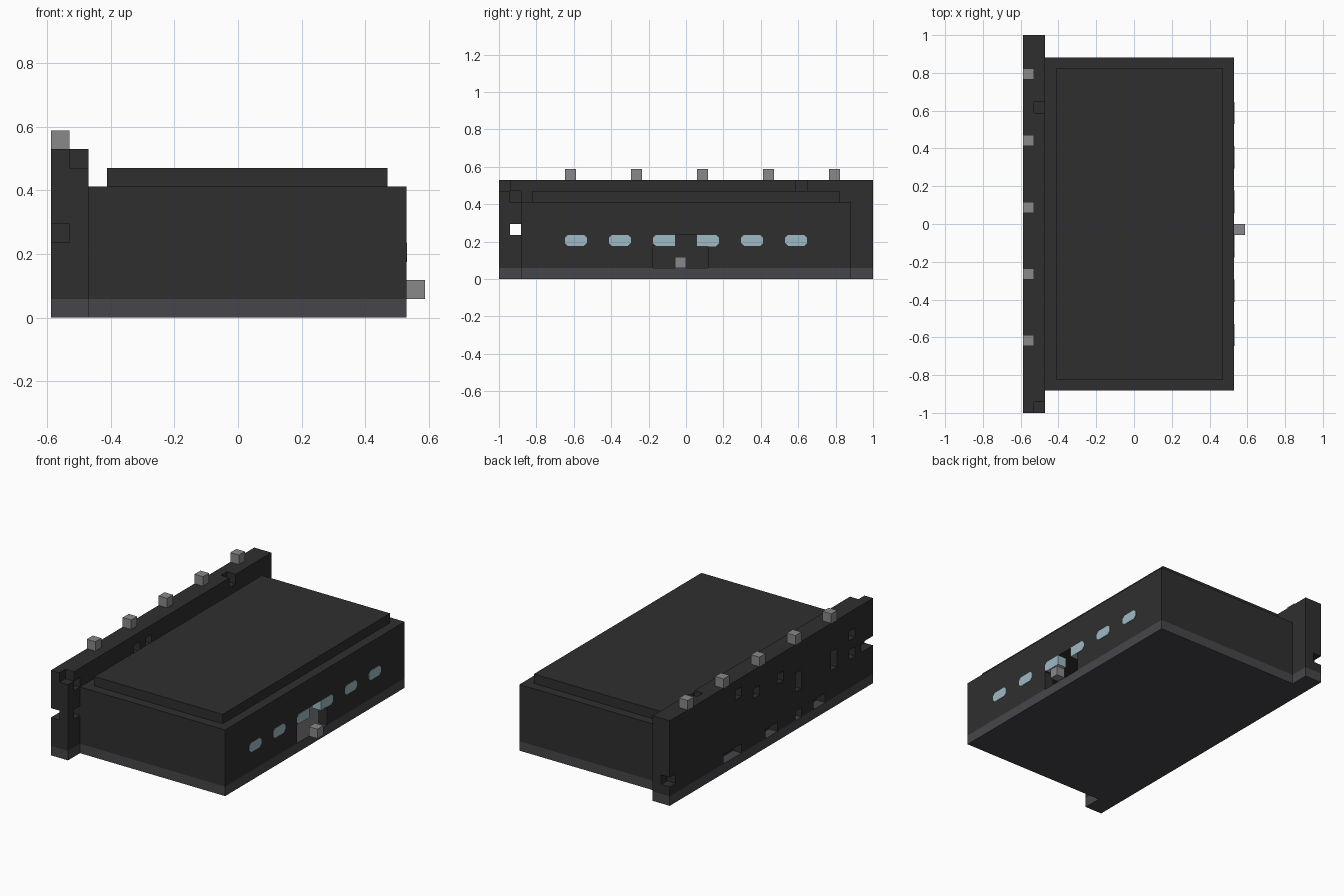
import bpy
import bmesh
from mathutils import Vector

if "Cube" in bpy.data.objects:
    bpy.data.objects.remove(bpy.data.objects["Cube"], do_unlink=True)

U = 2 / 34                       # edge of one building block
ORIGIN = Vector((-10 * U, -1, 0))


def material(name, rgb):
    m = bpy.data.materials.new(name)
    m.use_nodes = True
    m.diffuse_color = (*rgb, 1)
    m.node_tree.nodes["Principled BSDF"].inputs["Base Color"].default_value = (*rgb, 1)
    return m


DARK = material("charcoal stone", (0.028, 0.028, 0.028))
BASE = material("slate base", (0.062, 0.061, 0.070))
GREY = material("mid grey", (0.25, 0.25, 0.25))
GLASS = material("pale blue glass", (0.34, 0.49, 0.55))


def finish(name, bm, *mats):
    mesh = bpy.data.meshes.new(name)
    bm.to_mesh(mesh)
    bm.free()
    for m in mats:
        mesh.materials.append(m)
    ob = bpy.data.objects.new(name, mesh)
    bpy.context.collection.objects.link(ob)
    return ob


def cells(i0, i1, j0, j1, k0, k1):
    return {(i, j, k) for i in range(i0, i1) for j in range(j0, j1) for k in range(k0, k1)}


def block_mesh(name, solid, *mats):
    """Skin a set of unit blocks, then merge the flat areas."""
    bm = bmesh.new()
    points = {}

    def vert(p):
        key = tuple(p)
        if key not in points:
            points[key] = bm.verts.new(ORIGIN + Vector(key) * U)
        return points[key]

    for c in sorted(solid):
        for axis in range(3):
            for side in (0, 1):
                near = list(c)
                near[axis] += 2 * side - 1
                if tuple(near) in solid:
                    continue
                a, b = (axis + 1) % 3, (axis + 2) % 3
                ring = []
                for da, db in ((0, 0), (1, 0), (1, 1), (0, 1)):
                    p = list(c)
                    p[axis] += side
                    p[a] += da
                    p[b] += db
                    ring.append(vert(p))
                bm.faces.new(ring if side else ring[::-1])
    bmesh.ops.dissolve_limit(bm, angle_limit=0.01, verts=bm.verts[:], edges=bm.edges[:])
    return finish(name, bm, *mats)


# Slate foundation under the hall and the rampart
block_mesh("foundation", cells(0, 2, 0, 34, 0, 1) | cells(2, 19, 2, 32, 0, 1), BASE)

# Rampart with missing blocks on the outer and inner faces
rampart = cells(0, 2, 0, 34, 1, 9)
for j0, j1, k in ((22, 25, 1), (16, 18, 1), (8, 10, 1)):
    rampart -= cells(0, 1, j0, j1, k, k + 1)
for j, k in ((22, 7), (19, 6), (15, 6), (12, 5), (12, 4), (12, 1), (6, 5), (6, 4),
             (3, 6), (3, 4), (33, 2), (0, 4), (1, 4)):
    rampart.discard((0, j, k))
for j, k in ((0, 8), (1, 7), (27, 8), (13, 7), (11, 7), (1, 4)):
    rampart.discard((1, j, k))
block_mesh("rampart", rampart, DARK)

# Hollow hall with a stepped doorway
hall = cells(2, 19, 2, 32, 1, 7) - cells(3, 18, 3, 31, 1, 6)
hall -= cells(18, 19, 14, 19, 1, 3) | cells(18, 19, 16, 18, 3, 4)
block_mesh("hall_walls", hall, DARK)
block_mesh("roof", cells(3, 18, 3, 31, 7, 8), DARK)

# Battlements and door block
for n in range(5):
    j = 6 + 6 * n
    block_mesh(f"battlement_{n + 1}", cells(0, 1, j, j + 1, 9, 10), GREY)
block_mesh("door_block", cells(19, 20, 16, 17, 1, 2), GREY)


# Windows with clipped corners; those by the doorway have square inner ends
def window(name, j, square_left=False, square_right=False):
    c, lip = 0.016, 0.002
    y0, y1 = -1 + j * U, -1 + (j + 2) * U
    z0, z1 = 3 * U, 4 * U
    if square_left or square_right:
        z0 -= lip
    y0 -= lip * square_left
    y1 += lip * square_right
    a = 0 if square_left else c
    b = 0 if square_right else c
    outline = [(y0 + a, z0), (y1 - b, z0), (y1, z0 + b), (y1, z1 - b),
               (y1 - b, z1), (y0 + a, z1), (y0, z1 - a), (y0, z0 + a)]
    outline = list(dict.fromkeys(outline))
    bm = bmesh.new()
    face = bm.faces.new([bm.verts.new((8 * U, y, z)) for y, z in outline])
    grown = bmesh.ops.extrude_face_region(bm, geom=[face])
    moved = [v for v in grown["geom"] if isinstance(v, bmesh.types.BMVert)]
    bmesh.ops.translate(bm, verts=moved, vec=(U + lip, 0, 0))
    bmesh.ops.recalc_face_normals(bm, faces=bm.faces[:])
    finish(name, bm, GLASS)


for n in range(6):
    window(f"window_{n + 1}", 6 + 4 * n, square_left=n == 3, square_right=n == 2)
